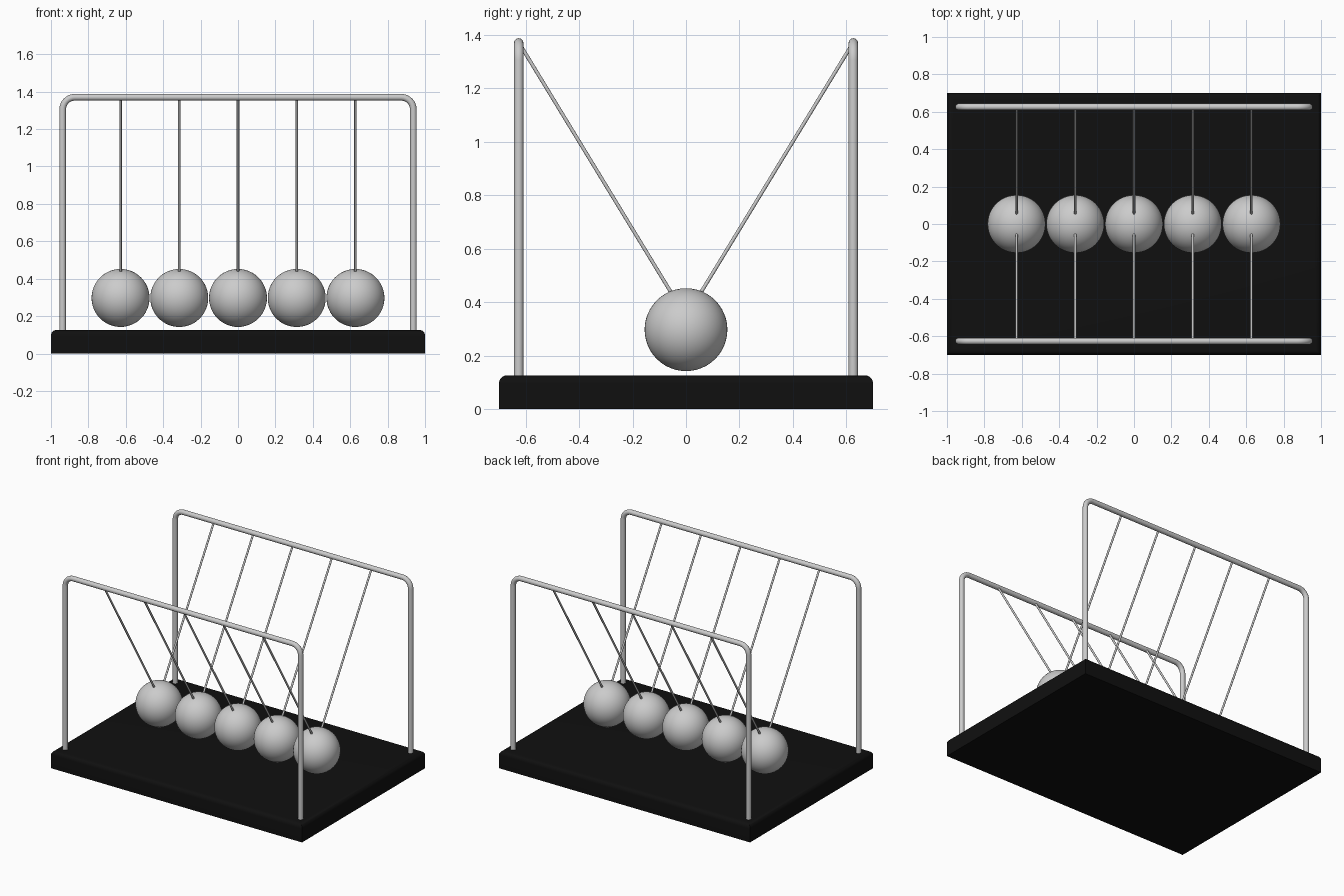
import bpy, bmesh
from math import radians, sin, cos, pi
from mathutils import Vector

if "Cube" in bpy.data.objects:
    bpy.data.objects.remove(bpy.data.objects["Cube"])


def smooth(obj):
    bpy.ops.object.select_all(action='DESELECT')
    obj.select_set(True)
    bpy.context.view_layer.objects.active = obj
    bpy.ops.object.shade_smooth_by_angle(angle=radians(35))


def rod(name, a, b, radius, sides=16):
    a, b = Vector(a), Vector(b)
    d = b - a
    bpy.ops.mesh.primitive_cylinder_add(vertices=sides, radius=radius, depth=d.length,
                                        location=(a + b) / 2,
                                        rotation=d.to_track_quat('Z', 'Y').to_euler())
    obj = bpy.context.object
    obj.name = name
    smooth(obj)


# Black base with rounded top edges
mesh = bpy.data.meshes.new("base")
bm = bmesh.new()
bmesh.ops.create_cube(bm, size=1)
for v in bm.verts:
    v.co = Vector((v.co.x * 2, v.co.y * 1.4, (v.co.z + 0.5) * 0.126))
top = [e for e in bm.edges if all(v.co.z > 0.1 for v in e.verts)]
bmesh.ops.bevel(bm, geom=top, offset=0.03, segments=6, profile=0.5, affect='EDGES')
bm.to_mesh(mesh)
bm.free()
base = bpy.data.objects.new("base", mesh)
bpy.context.collection.objects.link(base)
black = bpy.data.materials.new("black")
black.diffuse_color = (0.005, 0.005, 0.005, 1)
black.use_nodes = True
black.node_tree.nodes["Principled BSDF"].inputs["Base Color"].default_value = black.diffuse_color
mesh.materials.append(black)
smooth(base)

# Bent tube frames, front and back
HALF, TOP, BEND, TUBE, FRAME_Y = 0.9375, 1.37, 0.065, 0.0178, 0.626
right = [(HALF - BEND + BEND * cos(t), TOP - BEND + BEND * sin(t))
         for t in (i * pi / 16 for i in range(9))]
path = [(HALF, 0.11)] + right + [(-x, z) for x, z in reversed(right)] + [(-HALF, 0.11)]
for label, side in (("front", -1), ("back", 1)):
    curve = bpy.data.curves.new(label + "_frame", 'CURVE')
    curve.dimensions = '3D'
    curve.bevel_depth = TUBE
    curve.bevel_resolution = 6
    curve.use_fill_caps = True
    spline = curve.splines.new('POLY')
    spline.points.add(len(path) - 1)
    for p, (x, z) in zip(spline.points, path):
        p.co = (x, side * FRAME_Y, z, 1)
    tube = bpy.data.objects.new(label + "_frame", curve)
    bpy.context.collection.objects.link(tube)
    bpy.ops.object.select_all(action='DESELECT')
    tube.select_set(True)
    bpy.context.view_layer.objects.active = tube
    bpy.ops.object.convert(target='MESH')
    smooth(bpy.context.object)

# Hanging balls, each on a pair of wires
for i in range(5):
    x = (i - 2) * 0.314
    bpy.ops.mesh.primitive_uv_sphere_add(segments=48, ring_count=24, radius=0.155,
                                         location=(x, 0, 0.297))
    ball = bpy.context.object
    ball.name = f"ball_{i + 1}"
    smooth(ball)
    for label, side in (("front", -1), ("back", 1)):
        rod(f"{label}_wire_{i + 1}", (x, side * 0.052, 0.43), (x, side * 0.62, 1.362), 0.0068)
